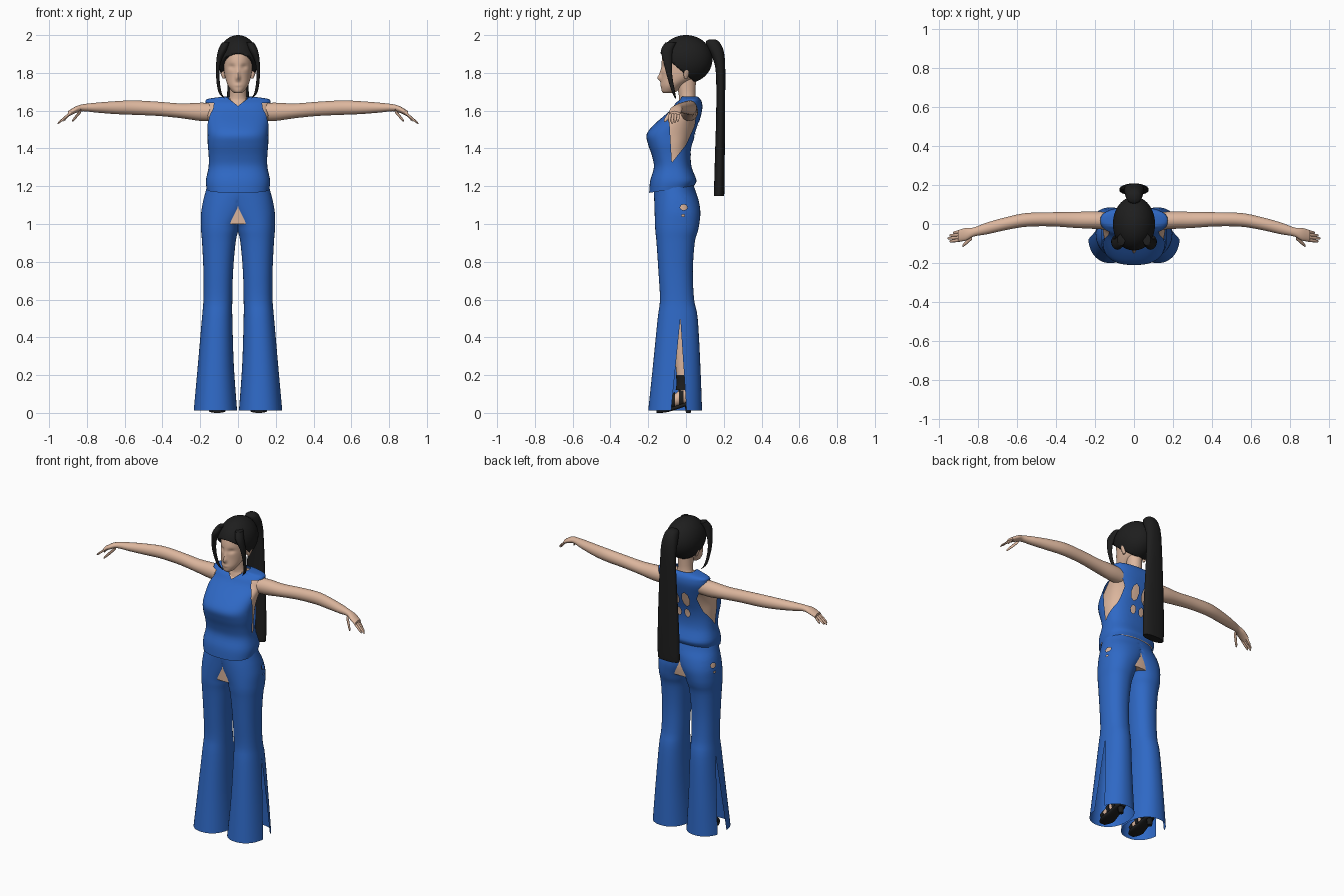
import bpy, bmesh, math
from mathutils import Vector

if "Cube" in bpy.data.objects:
    bpy.data.objects.remove(bpy.data.objects["Cube"])


def material(name, rgb):
    m = bpy.data.materials.new(name)
    m.use_nodes = True
    m.diffuse_color = (*rgb, 1)
    m.node_tree.nodes["Principled BSDF"].inputs["Base Color"].default_value = (*rgb, 1)
    return m


BLUE = material("blue cloth", (0.028, 0.14, 0.56))
SKIN = material("skin", (0.72, 0.47, 0.34))
BLACK = material("black hair", (0.013, 0.013, 0.013))
AXES = {"z": lambda t, u, v: (u, v, t), "x": lambda t, u, v: (t, u, v), "y": lambda t, u, v: (u, t, v)}


def smooth_rows(rows, steps):
    # Catmull-Rom interpolation between key cross-sections
    out = []
    for i in range(len(rows) - 1):
        a, b, c, d = rows[max(i - 1, 0)], rows[i], rows[i + 1], rows[min(i + 2, len(rows) - 1)]
        for s in range(steps):
            t = s / steps
            out.append([q + t * ((r - p) + t * (2 * p - 5 * q + 4 * r - e + t * (3 * q - p - 3 * r + e))) / 2
                        for p, q, r, e in zip(a, b, c, d)])
    return out + [list(rows[-1])]


def loft(rows, axis="z", segs=24, power=2, steps=4, caps=True, inset=0):
    # rows: position along axis, then low/high extents on the two other axes
    bm = bmesh.new()
    rings = []
    for t, u0, u1, v0, v1 in smooth_rows(rows, steps):
        ring = []
        for k in range(segs):
            a = 2 * math.pi * k / segs
            c, s = (math.copysign(abs(f) ** (2 / power), f) for f in (math.cos(a), math.sin(a)))
            u = (u0 + u1) / 2 + ((u1 - u0) / 2 - inset) * c
            v = (v0 + v1) / 2 + ((v1 - v0) / 2 - inset) * s
            ring.append(bm.verts.new(AXES[axis](t, u, v)))
        rings.append(ring)
    for lo, hi in zip(rings, rings[1:]):
        for k in range(segs):
            n = (k + 1) % segs
            bm.faces.new((lo[k], lo[n], hi[n], hi[k]))
    if caps:
        bm.faces.new(rings[0])
        bm.faces.new(rings[-1])
    bmesh.ops.recalc_face_normals(bm, faces=bm.faces)
    return bm


def finish(bm, name, mat, mirror=False):
    mesh = bpy.data.meshes.new(name)
    bm.to_mesh(mesh)
    bm.free()
    mesh.materials.append(mat)
    ob = bpy.data.objects.new(name, mesh)
    bpy.context.collection.objects.link(ob)
    bpy.ops.object.select_all(action="DESELECT")
    ob.select_set(True)
    bpy.context.view_layer.objects.active = ob
    bpy.ops.object.shade_smooth_by_angle(angle=math.radians(50))
    if mirror:
        ob.modifiers.new("mirror", "MIRROR").merge_threshold = 0.0005
    return ob


def cut_out(bm, poly, axis, test):
    # cut a convex opening, given as (u, z) points, where test(face centre) holds
    def lift(p):
        return Vector((0, p[0], p[1])) if axis == "x" else Vector((p[0], 0, p[1]))
    mid = sum((lift(p) for p in poly), Vector()) / len(poly)
    planes = []
    for p, q in zip(poly, poly[1:] + poly[:1]):
        d = lift(q) - lift(p)
        no = d.cross(Vector((1, 0, 0)) if axis == "x" else Vector((0, 1, 0))).normalized()
        planes.append((lift(p), no if no.dot(mid - lift(p)) > 0 else -no))
    reach = max((lift(p) - mid).length for p in poly) + 0.04
    for co, no in planes:
        faces = []
        for f in bm.faces:
            c = f.calc_center_median()
            away = c - mid
            away[0 if axis == "x" else 1] = 0
            if test(c) and away.length < reach:
                faces.append(f)
        geom = set(faces) | {e for f in faces for e in f.edges} | {v for f in faces for v in f.verts}
        bmesh.ops.bisect_plane(bm, geom=list(geom), plane_co=co, plane_no=no, dist=1e-6)
    gone = [f for f in bm.faces if test(f.calc_center_median())
            and all((f.calc_center_median() - co).dot(no) > 0 for co, no in planes)]
    bmesh.ops.delete(bm, geom=gone, context="FACES")


def oval(u, z, ru, rz):
    return [(u + ru * math.cos(k * math.pi / 4), z + rz * math.sin(k * math.pi / 4)) for k in range(8)]


def sym(rows):
    return [(z, -r, r, front, back) for z, r, front, back in rows]


# Sleeveless top, open at the arms, neck and back
torso = sym([(1.185, .165, -.195, .045), (1.23, .17, -.19, .055), (1.3, .156, -.17, .03),
             (1.36, .155, -.18, .025), (1.42, .16, -.2, .033), (1.475, .161, -.208, .05),
             (1.53, .165, -.165, .067), (1.6, .173, -.085, .085), (1.64, .173, -.055, .085),
             (1.662, .16, -.03, .075), (1.675, .07, -.035, .06)])
top = loft(torso, segs=56, power=2.5, caps=False)
for v in top.verts:
    if v.co.z < 1.24:
        v.co.z += 0.16 * (v.co.y + 0.07) * (1.24 - v.co.z) / 0.055
armhole = [(-.075, 1.325), (0, 1.42), (.045, 1.52), (.055, 1.6), (.03, 1.645), (-.04, 1.64), (-.088, 1.55)]
cut_out(top, armhole, "x", lambda c: abs(c.x) > 0.1)
cut_out(top, [(0, 1.625), (.085, 1.69), (-.085, 1.69)], "y", lambda c: c.y < 0.01)
for side in (-1, 1):
    cut_out(top, oval(side * .037, 1.5, .026, .05), "y", lambda c: c.y > 0)
    cut_out(top, oval(side * .03, 1.4, .018, .028), "y", lambda c: c.y > 0)
finish(top, "top", BLUE)
finish(loft([(z - .012 * (z > 1.55), *r) for z, *r in torso], segs=40, power=2.4, inset=.01), "torso", SKIN)

# Flared trousers: one half, slit at the outer side
trousers = [(.012, .005, .235, -.2, .085), (.25, .022, .213, -.175, .076), (.5, .03, .191, -.15, .062),
            (.6, .03, .183, -.138, .043), (.75, .026, .183, -.146, .036), (.9, .013, .19, -.156, .046),
            (.96, 0, .195, -.162, .062), (1.0, -.012, .196, -.164, .07), (1.06, -.055, .195, -.166, .076),
            (1.12, -.105, .185, -.168, .068), (1.17, -.17, .172, -.17, .052), (1.205, -.163, .163, -.165, .04)]
legs = loft(trousers, segs=56, power=2.2, caps=False)
for v in legs.verts:
    v.co.x = max(v.co.x, 0)
seam = [f for f in legs.faces if all(v.co.x < 1e-5 for v in f.verts)]
bmesh.ops.delete(legs, geom=seam, context="FACES")
cut_out(legs, [(-.03, .5), (-.082, -.02), (.005, -.02)], "x", lambda c: c.x > 0.13)
cut_out(legs, oval(-.012, 1.088, .02, .016), "x", lambda c: c.x > 0.1)
cut_out(legs, oval(-.015, 1.045, .009, .006), "x", lambda c: c.x > 0.1)
finish(legs, "trousers", BLUE, True)
finish(loft([(z, -r, r, f, b) for z, _, r, f, b in trousers[7:]], power=2.2, inset=.009, segs=40), "hips", SKIN)

# Lower legs, feet and strapped sandals
finish(loft([(.1, .085, .135, -.04, .02), (.3, .075, .145, -.06, .035), (.45, .07, .15, -.075, .03),
             (.7, .06, .15, -.09, .015)]), "lower_leg", SKIN, True)
foot = [(-.155, .09, .13, .015, .03), (-.11, .07, .15, .017, .06), (-.06, .076, .144, .03, .1),
        (0, .082, .138, .05, .14), (.03, .092, .128, .055, .12)]
finish(loft(foot, "y"), "foot", SKIN, True)
finish(loft([(y, a - .004, b + .004, low - .015, low + .006) for y, a, b, low, _ in foot], "y", power=3),
       "sandal_sole", BLACK, True)
finish(loft([(0, .095, .125, 0, .025), (.06, .09, .13, -.01, .03)]), "sandal_heel", BLACK, True)
for y, half, low, high in ((-.115, .043, .01, .062), (-.07, .038, .02, .1), (-.025, .033, .03, .13)):
    finish(loft([(y - .013, .11 - half, .11 + half, low, high - .004),
                 (y + .013, .11 - half, .11 + half, low, high + .012)], "y"), "sandal_strap", BLACK, True)
finish(loft([(.12, .079, .141, -.055, .027), (.16, .08, .14, -.05, .028), (.2, .077, .143, -.054, .032)]),
       "ankle_cuff", BLACK, True)

# Arms, hands and fingers
finish(loft([(.12, -.03, .06, 1.545, 1.64), (.2, -.025, .064, 1.546, 1.642), (.3, -.02, .062, 1.56, 1.638),
             (.42, -.012, .06, 1.572, 1.647), (.55, -.014, .056, 1.578, 1.654), (.65, -.03, .036, 1.582, 1.65),
             (.75, -.052, .008, 1.59, 1.642), (.82, -.064, -.018, 1.597, 1.634),
             (.86, -.085, -.02, 1.587, 1.622), (.9, -.09, -.032, 1.568, 1.597)], "x"), "arm", SKIN, True)


def finger(name, start, end, r):
    rows = []
    for t, k in ((0, 1), (.5, 1), (.9, .75), (1, .3)):
        x, y, z = Vector(start).lerp(Vector(end), t)
        rows.append((x, y - r * k, y + r * k, z - r * k, z + r * k))
    finish(loft(rows, "x", segs=10, steps=2), name, SKIN, True)


for i, tip in enumerate((.925, .945, .955, .945)):
    finger("finger", (.885, -.04 - .014 * i, 1.59), (tip, -.044 - .015 * i, 1.532 + .006 * abs(i - 2)), .008)
finger("thumb", (.83, -.07, 1.6), (.878, -.113, 1.545), .011)

# Neck and head with a softly modelled face
finish(loft(sym([(1.6, .075, -.055, .06), (1.645, .06, -.04, .06), (1.68, .045, -.038, .05),
                 (1.8, .046, -.06, .055)])), "neck", SKIN)
head = loft(sym([(1.693, .018, -.12, -.07), (1.705, .034, -.129, -.045), (1.735, .054, -.132, -.01),
                 (1.78, .069, -.13, .06), (1.83, .076, -.13, .09), (1.88, .079, -.126, .1),
                 (1.93, .074, -.11, .1), (1.965, .05, -.07, .07), (1.978, .015, -.02, .02)]), segs=72, steps=6)
bumps = [(0, 1.773, .011, .016, -.021), (0, 1.8, .009, .02, -.008), (0, 1.735, .02, .007, -.004),
         (.033, 1.832, .017, .012, .011), (-.033, 1.832, .017, .012, .011)]
for v in head.verts:
    if v.co.y < -0.05:
        v.co.y += sum(d * math.exp(-((v.co.x - x) / sx) ** 2 - ((v.co.z - z) / sz) ** 2)
                      for x, z, sx, sz, d in bumps)
finish(head, "head", SKIN)
finish(loft([(1.77, .07, .08, -.008, .008), (1.79, .068, .09, -.014, .015), (1.82, .07, .097, -.015, .022),
             (1.835, .07, .085, -.005, .015)], segs=14), "ear", SKIN, True)

# Hair: swept cap, side locks and long ponytail
cap = bmesh.new()
bmesh.ops.create_uvsphere(cap, u_segments=48, v_segments=32, radius=1)
for v in cap.verts:
    v.co = Vector((v.co.x * .108, v.co.y * .14, 1.872 + v.co.z * .128))
bmesh.ops.bisect_plane(cap, geom=cap.verts[:] + cap.edges[:] + cap.faces[:], plane_co=(0, -.13, 1.9),
                       plane_no=(0, .135, .16), clear_inner=True)
shell = finish(cap, "hair_cap", BLACK).modifiers.new("thickness", "SOLIDIFY")
shell.thickness = 0.028
finish(loft([(1.665, .07, .074, -.058, -.052), (1.7, .088, .104, -.075, -.058), (1.78, .098, .116, -.1, -.072),
             (1.86, .09, .115, -.12, -.075), (1.92, .06, .105, -.132, -.07), (1.96, .045, .085, -.11, -.05)],
            segs=16), "side_lock", BLACK, True)
finish(loft(sym([(1.15, .07, .148, .2), (1.17, .075, .148, .203), (1.35, .073, .153, .205),
                 (1.6, .062, .16, .207), (1.8, .052, .158, .208), (1.88, .05, .14, .205),
                 (1.93, .045, .115, .195), (1.965, .035, .105, .175), (1.978, .015, .125, .155)]),
            segs=28, power=2.3), "ponytail", BLACK)
